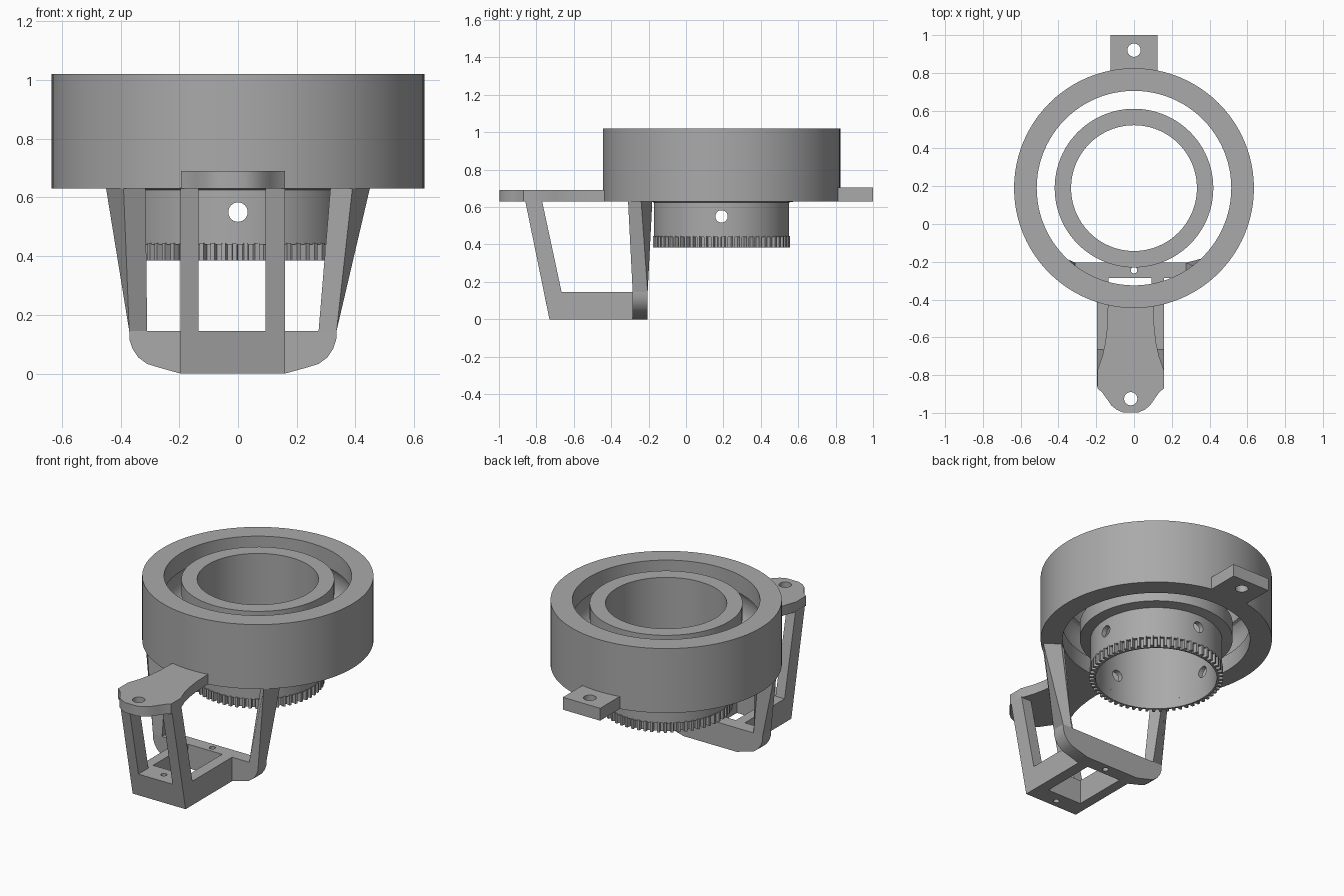
import bpy, bmesh, math
from mathutils import Vector

if "Cube" in bpy.data.objects:
    bpy.data.objects.remove(bpy.data.objects["Cube"])

grey = bpy.data.materials.new("plain_grey")
grey.diffuse_color = (0.4, 0.4, 0.4, 1)
grey.use_nodes = True
grey.node_tree.nodes["Principled BSDF"].inputs["Base Color"].default_value = grey.diffuse_color
CY = 0.19       # y of the ring axis
MX = -0.0175    # x of the bracket middle


def finish(name, bm, smooth=False):
    bmesh.ops.recalc_face_normals(bm, faces=bm.faces)
    me = bpy.data.meshes.new(name)
    bm.to_mesh(me)
    bm.free()
    ob = bpy.data.objects.new(name, me)
    bpy.context.collection.objects.link(ob)
    me.materials.append(grey)
    bpy.ops.object.select_all(action='DESELECT')
    ob.select_set(True)
    bpy.context.view_layer.objects.active = ob
    if smooth:
        bpy.ops.object.shade_smooth_by_angle(angle=math.radians(30))
    return ob


def loft(name, a, b, smooth=False):
    """Solid between two matching outlines."""
    bm = bmesh.new()
    va, vb = [bm.verts.new(p) for p in a], [bm.verts.new(p) for p in b]
    bm.faces.new(va)
    bm.faces.new(vb)
    for i in range(len(va)):
        j = (i + 1) % len(va)
        bm.faces.new((va[i], va[j], vb[j], vb[i]))
    return finish(name, bm, smooth)


def plate(name, pts, z0, z1, smooth=False):
    return loft(name, [(x, y, z0) for x, y in pts], [(x, y, z1) for x, y in pts], smooth)


def lathe(name, profile, n=96):
    """Closed (radius, z) profile turned about the ring axis."""
    bm = bmesh.new()
    rows = []
    for i in range(n):
        a = 2 * math.pi * i / n
        rows.append([bm.verts.new((r * math.cos(a), CY + r * math.sin(a), z)) for r, z in profile])
    m = len(profile)
    for i in range(n):
        p, q = rows[i], rows[(i + 1) % n]
        for k in range(m):
            bm.faces.new((p[k], p[(k + 1) % m], q[(k + 1) % m], q[k]))
    return finish(name, bm, True)


def drill(ob, centre, radius, depth, axis='Z'):
    """Cut a round hole through a part."""
    c = Vector(centre)
    d = {'X': Vector((1, 0, 0)), 'Y': Vector((0, 1, 0)), 'Z': Vector((0, 0, 1))}[axis]
    bm = bmesh.new()
    bmesh.ops.create_cone(bm, cap_ends=True, segments=32, radius1=radius, radius2=radius,
                          depth=depth, matrix=d.to_track_quat('Z', 'Y').to_matrix().to_4x4())
    bmesh.ops.translate(bm, vec=c, verts=bm.verts)
    cutter = finish("hole_cutter", bm)
    cutter.hide_render = True
    mod = ob.modifiers.new("hole", 'BOOLEAN')
    mod.operation, mod.solver, mod.object = 'DIFFERENCE', 'EXACT', cutter
    bpy.context.view_layer.objects.active = ob
    bpy.ops.object.modifier_apply(modifier=mod.name)
    bpy.data.objects.remove(cutter)


def race(r, sign):
    """Round ball groove halfway up a ring wall."""
    return [(r + sign * 0.045 * math.cos(t), 0.82 + 0.09 * math.sin(t))
            for t in [math.pi * (k / 8 - 0.5) for k in range(9)]]


# Outer and inner bearing rings
lathe("outer_ring", [(0.635, 0.63), (0.635, 1.02), (0.515, 1.02)]
      + race(0.515, 1)[::-1] + [(0.515, 0.63)])
lathe("inner_ring", [(0.333, 0.62), (0.42, 0.635)] + race(0.42, -1)
      + [(0.42, 1.0), (0.333, 1.0)])

# Sleeve below the inner ring, with four screw holes
sleeve = lathe("sleeve", [(0.333, 0.44), (0.362, 0.44), (0.362, 0.64), (0.333, 0.64)])
for axis in 'XY':
    drill(sleeve, (0, CY, 0.55), 0.033, 1.0, axis)

# Toothed rim
bm = bmesh.new()
TEETH = 60
rows = []
for i in range(TEETH):
    for f, r in ((0.0, 0.343), (0.42, 0.343), (0.52, 0.367), (0.9, 0.367)):
        a = 2 * math.pi * (i + f) / TEETH
        c, s = math.cos(a), math.sin(a)
        rows.append([bm.verts.new((q * c, CY + q * s, z)) for q, z in
                     ((0.333, 0.385), (r, 0.385), (r, 0.445), (0.333, 0.445))])
for i, p in enumerate(rows):
    q = rows[(i + 1) % len(rows)]
    for k in range(4):
        bm.faces.new((p[k], p[(k + 1) % 4], q[(k + 1) % 4], q[k]))
finish("toothed_rim", bm)

# Rear mounting tab
tab = plate("rear_tab", [(-0.125, 0.79), (0.125, 0.79), (0.125, 1.0), (-0.125, 1.0)], 0.63, 0.705)
drill(tab, (0, 0.92, 0.66), 0.035, 0.4)

# Waisted front mounting plate
half = [(0.12, -0.40), (0.122, -0.46), (0.125, -0.55), (0.135, -0.63), (0.15, -0.70),
        (0.177, -0.775), (0.177, -0.87), (0.152, -0.89), (0.127, -0.925), (0.103, -0.96),
        (0.075, -0.983), (0.04, -0.998)]
ear = plate("front_plate", [(MX + w, y) for w, y in half] + [(MX - w, y) for w, y in half[::-1]],
            0.63, 0.69, True)
drill(ear, (MX, -0.925, 0.66), 0.035, 0.4)

# Side frames: floor bar and leaning post in one profile
side = [(-0.73, 0), (-0.28, 0), (-0.28, 0.145), (-0.665, 0.145), (-0.77, 0.635), (-0.86, 0.635)]
for name, x0, x1 in (("left_frame", -0.195, -0.135), ("right_frame", 0.093, 0.16)):
    loft(name, [(x0, y, z) for y, z in side], [(x1, y, z) for y, z in side])

# Front floor bar between the posts
bar = [(-0.73, 0), (-0.62, 0), (-0.62, 0.145), (-0.76, 0.145)]
front_bar = loft("front_bar", [(-0.135, y, z) for y, z in bar], [(0.093, y, z) for y, z in bar])
drill(front_bar, (MX, -0.685, 0.07), 0.017, 0.6)

# Rear crossbar with rounded lower corners
corner = [(0.1775, 0), (0.25, 0.02), (0.292, 0.033), (0.322, 0.055), (0.342, 0.085),
          (0.352, 0.115), (0.353, 0.145)]
outline = [(MX + x, z) for x, z in corner] + [(MX - x, z) for x, z in corner[::-1]]
cross = loft("rear_crossbar", [(x, -0.285, z) for x, z in outline],
             [(x, -0.205, z) for x, z in outline], True)
drill(cross, (0, -0.245, 0.07), 0.017, 0.6)

# Legs rising and twisting from the crossbar to the outer ring
low = [(0.292, -0.285), (0.353, -0.285), (0.353, -0.205), (0.292, -0.205)]
top = [(0.315, -0.22), (0.39, -0.31), (0.45, -0.24), (0.37, -0.18)]
for name, s in (("left_leg", -1), ("right_leg", 1)):
    loft(name, [(MX + s * x, y, 0.145) for x, y in low], [(s * x, y, 0.635) for x, y in top])
